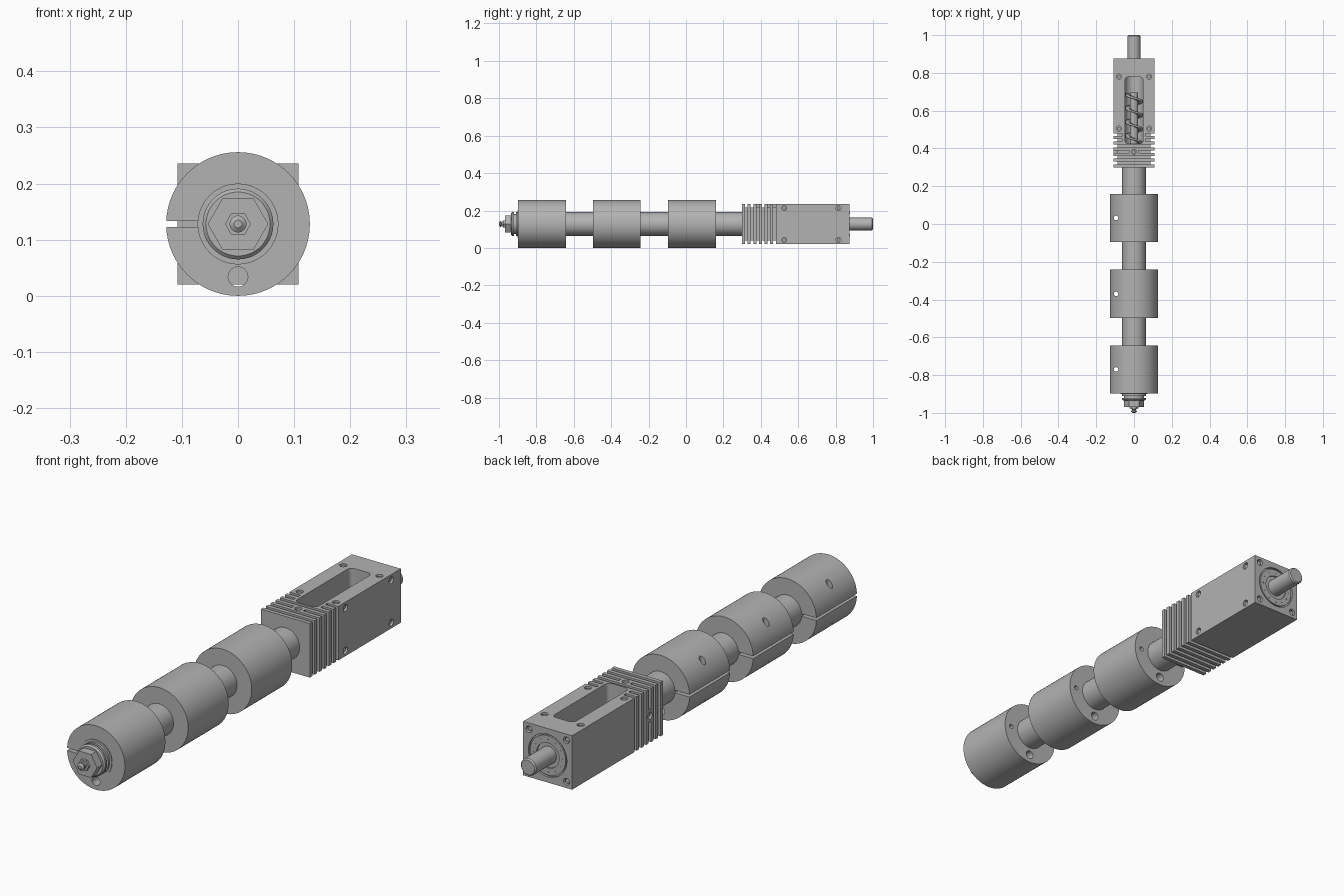
import bpy, bmesh, math
from mathutils import Matrix, Vector

if "Cube" in bpy.data.objects:
    bpy.data.objects.remove(bpy.data.objects["Cube"], do_unlink=True)

AXIS = 0.128          # height of the shaft centre line
HALF = 0.108          # half width of the square housing

steel = bpy.data.materials.new("plain_grey_steel")
steel.use_nodes = True
GREY = (0.45, 0.45, 0.45, 1)
steel.diffuse_color = GREY
steel.node_tree.nodes["Principled BSDF"].inputs["Base Color"].default_value = GREY


def make(name, bm):
    bmesh.ops.recalc_face_normals(bm, faces=bm.faces)
    mesh = bpy.data.meshes.new(name)
    bm.to_mesh(mesh)
    bm.free()
    mesh.materials.append(steel)
    ob = bpy.data.objects.new(name, mesh)
    bpy.context.collection.objects.link(ob)
    return ob


def box(name, lo, hi, round_vertical=0):
    bm = bmesh.new()
    lo, hi = Vector(lo), Vector(hi)
    bmesh.ops.create_cube(bm, size=1, matrix=Matrix.Translation((lo + hi) / 2) @ Matrix.Diagonal((hi - lo).to_4d()))
    if round_vertical:
        edges = [e for e in bm.edges if abs(e.verts[0].co.z - e.verts[1].co.z) > 0.01]
        bmesh.ops.bevel(bm, geom=edges, offset=round_vertical, segments=5, profile=0.5, affect='EDGES')
    return make(name, bm)


def rod(name, start, end, radius, sides=32):
    """Cylinder between two points."""
    bm = bmesh.new()
    start, end = Vector(start), Vector(end)
    d = end - start
    turn = d.to_track_quat('Z', 'Y').to_matrix().to_4x4()
    bmesh.ops.create_cone(bm, cap_ends=True, segments=sides, radius1=radius, radius2=radius,
                          depth=d.length, matrix=Matrix.Translation((start + end) / 2) @ turn)
    return make(name, bm)


def lathe(name, profile, sides=64):
    """Spin (radius, y) points around the shaft centre line."""
    bm = bmesh.new()
    vs = [bm.verts.new((r, y, AXIS)) for r, y in profile]
    es = [bm.edges.new(pair) for pair in zip(vs, vs[1:])]
    bmesh.ops.spin(bm, geom=vs + es, cent=(0, 0, AXIS), axis=(0, 1, 0), angle=math.tau,
                   steps=sides, use_merge=True)
    bmesh.ops.remove_doubles(bm, verts=bm.verts, dist=1e-5)
    return make(name, bm)


def cut(target, cutters):
    """Subtract every cutter, then delete it."""
    for c in cutters:
        mod = target.modifiers.new("cut", 'BOOLEAN')
        mod.operation, mod.solver, mod.object = 'DIFFERENCE', 'EXACT', c
        bpy.context.view_layer.update()
        dg = bpy.context.evaluated_depsgraph_get()
        result = bpy.data.meshes.new_from_object(target.evaluated_get(dg))
        target.modifiers.clear()
        target.data = result
        bpy.data.objects.remove(c, do_unlink=True)


# Main shaft with a retaining groove near its front end
lathe("main_shaft", [(0, -0.935), (0.057, -0.935), (0.063, -0.929), (0.063, -0.92), (0.054, -0.92),
                     (0.054, -0.91), (0.063, -0.91), (0.063, 0.31), (0, 0.31)])
lathe("front_bush", [(0.054, -0.89), (0.072, -0.89), (0.072, -0.901), (0.062, -0.901)])

# Hexagonal end nut and grease fitting
nut = rod("end_nut", (0, -0.968, AXIS), (0, -0.93, AXIS), 0.054, 6)
small_nut = rod("fitting_nut", (0, -0.978, AXIS), (0, -0.96, AXIS), 0.023, 6)
for ob in (nut, small_nut):
    # a corner of the hexagon points to each side
    top = max(ob.data.vertices, key=lambda v: v.co.x).co
    spin = math.atan2(top.z - AXIS, top.x)
    centre = Matrix.Translation((0, 0, AXIS))
    ob.data.transform(centre @ Matrix.Rotation(spin, 4, 'Y') @ centre.inverted())
lathe("grease_fitting", [(0.015, -0.97), (0.012, -0.983), (0.009, -0.985), (0.015, -0.99),
                         (0.015, -0.994), (0.007, -1.0), (0, -1.0)], 32)

# Split clamp collars
for name, y in (("front", -0.77), ("middle", -0.37), ("rear", 0.032)):
    a, b = y - 0.128, y + 0.128
    collar = rod(name + "_collar", (0, a, AXIS), (0, b, AXIS), 0.128, 96)
    cut(collar, [
        box("slit", (-0.14, a - 0.01, AXIS - 0.005), (-0.06, b + 0.01, AXIS + 0.005)),
        rod("lower_bore", (0, a - 0.01, 0.034), (0, b + 0.01, 0.034), 0.0175),
        rod("clamp_hole", (-0.095, y, -0.02), (-0.095, y, 0.3), 0.012),
        rod("blind_hole", (0.095, b - 0.05, AXIS), (0.095, b + 0.01, AXIS), 0.009)])

# Square housing with its window pocket
housing = box("housing", (-HALF, 0.3, AXIS - HALF), (HALF, 0.875, AXIS + HALF))
cutters = [box("window", (-0.048, 0.425, AXIS), (0.048, 0.78, 0.3), 0.02),
           rod("pocket", (0, 0.425, AXIS), (0, 0.78, AXIS), 0.0485, 48)]

# Cooling grooves on all four sides, stopping short of the screw boss and window
DEEP, OUT = HALF - 0.02, HALF + 0.02
for i in range(6):
    a = 0.316 + 0.03 * i
    b = a + 0.014
    for s in (-1, 1):
        x0, x1 = sorted((s * DEEP, s * OUT))
        if s < 0 and i == 2:
            cutters += [box("g", (x0, a, AXIS - OUT), (x1, b, AXIS - 0.025)),
                        box("g", (x0, a, AXIS + 0.025), (x1, b, AXIS + OUT))]
        else:
            cutters.append(box("g", (x0, a, AXIS - OUT), (x1, b, AXIS + OUT)))
    cutters.append(box("g", (-OUT, a, AXIS - OUT), (OUT, b, AXIS - DEEP)))
    gap = 0.025 if i == 2 else 0.06 if i > 3 else 0
    if gap:
        cutters += [box("g", (-OUT, a, AXIS + DEEP), (-gap, b, AXIS + OUT)),
                    box("g", (gap, a, AXIS + DEEP), (OUT, b, AXIS + OUT))]
    else:
        cutters.append(box("g", (-OUT, a, AXIS + DEEP), (OUT, b, AXIS + OUT)))

# Screw holes: corners of the top, side and back, and one in each boss
holes = [((0, 0.382, AXIS + HALF), (0, 0, 1)), ((-HALF, 0.382, AXIS), (-1, 0, 0))]
for s in (-1, 1):
    holes += [((s * 0.08, y, AXIS + HALF), (0, 0, 1)) for y in (0.505, 0.78)]
    holes += [((HALF, y, AXIS + s * 0.085), (1, 0, 0)) for y in (0.525, 0.815)]
    holes += [((s * 0.083, 0.875, AXIS + t * 0.083), (0, 1, 0)) for t in (-1, 1)]
for at, out in holes:
    at, out = Vector(at), Vector(out)
    cutters.append(rod("hole", at - out * 0.015, at + out * 0.02, 0.0135, 24))

# Recess for the rear seal
cutters.append(rod("recess", (0, 0.867, AXIS), (0, 0.9, AXIS), 0.085, 64))
cut(housing, cutters)

# Screw ends set into their holes
for i, (at, out) in enumerate(holes):
    at, out = Vector(at), Vector(out)
    rod(f"set_screw_{i + 1}", at - out * 0.02, at - out * 0.006, 0.009, 24)

# Rear seal, its ring of pins, and the output shaft
lathe("rear_seal", [(0, 0.86), (0.079, 0.86), (0.079, 0.874), (0.05, 0.874), (0.05, 0.868), (0, 0.868)])
for i in range(12):
    t = math.tau * i / 12
    x, z = 0.065 * math.cos(t), AXIS + 0.065 * math.sin(t)
    rod(f"seal_pin_{i + 1}", (x, 0.87, z), (x, 0.8755, z), 0.003, 12)
lathe("output_shaft", [(0, 0.86), (0.034, 0.86), (0.034, 0.995), (0.029, 1.0), (0, 1.0)])

# Screw feeder inside the window: core and spiral blade
lathe("feeder_core", [(0, 0.42), (0.022, 0.42), (0.022, 0.695), (0, 0.695)], 32)
bm = bmesh.new()
previous = None
TURNS, STEPS = 3.5, 112
for i in range(STEPS + 1):
    t = math.tau * TURNS * i / STEPS
    y = 0.43 + 0.255 * i / STEPS
    pair = [bm.verts.new((r * math.cos(t), y, AXIS + r * math.sin(t))) for r in (0.02, 0.046)]
    if previous:
        bm.faces.new((previous[0], previous[1], pair[1], pair[0]))
    previous = pair
blade = make("feeder_blade", bm)
solid = blade.modifiers.new("thickness", 'SOLIDIFY')
solid.thickness, solid.offset = 0.01, 0

# Smooth curved faces, keep edges sharp
for ob in bpy.context.view_layer.objects:
    ob.select_set(ob.type == 'MESH')
bpy.context.view_layer.objects.active = housing
bpy.ops.object.shade_smooth_by_angle(angle=math.radians(30))
